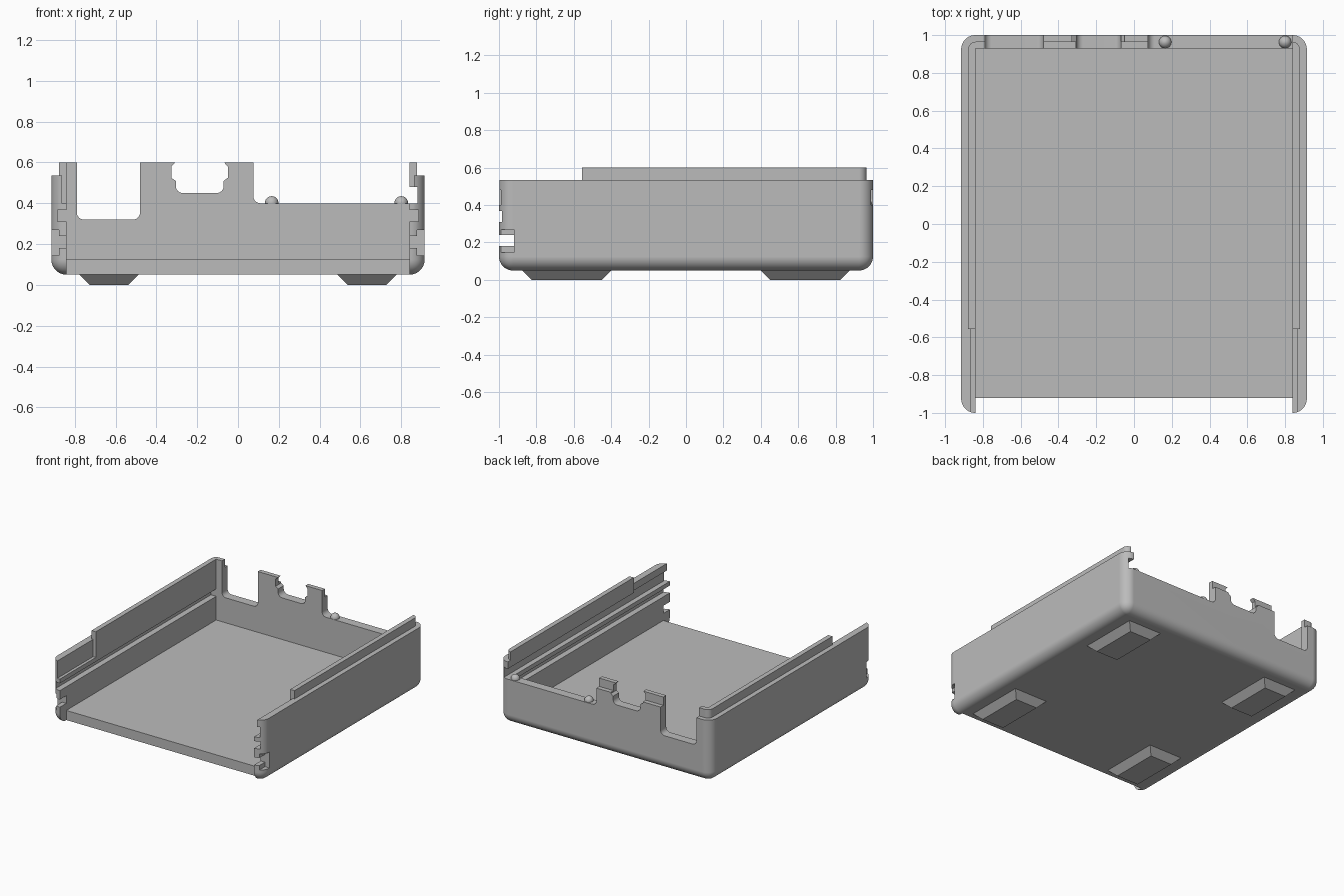
import bpy
import bmesh
from math import radians
from mathutils import Vector

cube = bpy.data.objects.get("Cube")
if cube:
    bpy.data.objects.remove(cube, do_unlink=True)

grey = bpy.data.materials.new("plain grey")
COLOUR = (0.5, 0.5, 0.5, 1)
grey.diffuse_color = COLOUR
grey.use_nodes = True
grey.node_tree.nodes["Principled BSDF"].inputs["Base Color"].default_value = COLOUR


def add_object(name, bm):
    bmesh.ops.recalc_face_normals(bm, faces=bm.faces[:])
    mesh = bpy.data.meshes.new(name)
    bm.to_mesh(mesh)
    bm.free()
    mesh.materials.append(grey)
    obj = bpy.data.objects.new(name, mesh)
    bpy.context.collection.objects.link(obj)
    return obj


def box_bmesh(x0, x1, y0, y1, z0, z1):
    bm = bmesh.new()
    bmesh.ops.create_cube(bm, size=1)
    for v in bm.verts:
        v.co = (x1 if v.co.x > 0 else x0, y1 if v.co.y > 0 else y0, z1 if v.co.z > 0 else z0)
    return bm


def box(*bounds):
    return add_object("cutter", box_bmesh(*bounds))


def rounded_box(name, bounds, radius, round_bottom=False):
    """Box with rounded upright edges and, if asked, a rounded bottom rim."""
    bm = box_bmesh(*bounds)
    middle = (bounds[4] + bounds[5]) / 2
    edges = []
    for e in bm.edges:
        a, b = (v.co.z for v in e.verts)
        if abs(a - b) > 1e-4 or (round_bottom and max(a, b) < middle):
            edges.append(e)
    bmesh.ops.bevel(bm, geom=edges, offset=radius, segments=10, profile=0.5, affect='EDGES')
    return add_object(name, bm)


def port(corners):
    """Cutter through the back wall; corners are (x, z, rounding)."""
    points = []
    for i, (x, z, r) in enumerate(corners):
        p = Vector((x, z))
        if r == 0:
            points.append(p)
            continue
        a = p + (Vector(corners[i - 1][:2]) - p).normalized() * r
        b = p + (Vector(corners[(i + 1) % len(corners)][:2]) - p).normalized() * r
        for k in range(7):
            t = k / 6
            # quarter arc tangent to both neighbouring edges
            c, s = (1 - t) ** 2, t ** 2
            w = 2 * t * (1 - t) * 0.7071
            points.append((a * c + p * w + b * s) / (c + w + s))
    bm = bmesh.new()
    face = bm.faces.new([bm.verts.new((q.x, 0.9, q.y)) for q in points])
    grown = bmesh.ops.extrude_face_region(bm, geom=[face])["geom"]
    bmesh.ops.translate(bm, vec=(0, 0.2, 0),
                        verts=[g for g in grown if isinstance(g, bmesh.types.BMVert)])
    return add_object("port_cutter", bm)


def carve(obj, cutters):
    for c in cutters:
        mod = obj.modifiers.new("cut", 'BOOLEAN')
        mod.operation = 'DIFFERENCE'
        mod.solver = 'EXACT'
        mod.object = c
    bpy.context.view_layer.update()
    graph = bpy.context.evaluated_depsgraph_get()
    mesh = bpy.data.meshes.new_from_object(obj.evaluated_get(graph))
    obj.modifiers.clear()
    obj.data = mesh


def smooth(obj):
    bpy.ops.object.select_all(action='DESELECT')
    obj.select_set(True)
    bpy.context.view_layer.objects.active = obj
    bpy.ops.object.shade_smooth_by_angle(angle=radians(30))
    mod = obj.modifiers.new("even_normals", 'WEIGHTED_NORMAL')
    mod.keep_sharp = True


INNER, BACK, FRONT = 0.84, 0.93, -0.92
FLOOR, RIM, LIP, LIP_FRONT = 0.125, 0.535, 0.6, -0.555

# Openings in the back wall
ports = [
    port([(-0.79, 0.32, 0.035), (-0.48, 0.32, 0.035), (-0.48, 0.8, 0), (-0.79, 0.8, 0)]),
    port([(-0.305, 0.45, 0.035), (-0.07, 0.45, 0.035), (-0.07, 0.51, 0), (-0.05, 0.525, 0),
          (-0.05, 0.58, 0), (-0.07, 0.602, 0), (-0.305, 0.602, 0), (-0.327, 0.58, 0),
          (-0.327, 0.525, 0), (-0.305, 0.51, 0)]),
    port([(0.075, 0.4, 0.035), (INNER, 0.4, 0), (INNER, 0.8, 0), (0.075, 0.8, 0)]),
]

# Tray: rounded shell, open at the top and front
tray = rounded_box("tray", (-0.915, 0.915, -1, 1, 0.05, RIM + 0.2), 0.075, True)
cutters = [
    box(-2, 2, -2, 2, RIM, 2),
    box(-INNER, INNER, FRONT - 0.05, BACK, FLOOR, 2),
    box(-INNER, INNER, -2, FRONT, -1, 2),
    # recessed upper wall ahead of the lip
    box(-0.863, 0.863, -2, LIP_FRONT, 0.4, 2),
    # board grooves on both walls
    box(-0.885, 0.885, -2, BACK, 0.31, 0.367),
    # second groove on the left wall, open at the back
    box(0.5, 0.88, -2, 2, 0.4, 0.48),
]
# Stepped catch slots in the front tips
for side in (-1, 1):
    for a, b, z0, z1 in ((0.8, 0.89, 0.18, 0.24), (0.877, 1, 0.145, 0.27)):
        x0, x1 = sorted((side * a, side * b))
        cutters.append(box(x0, x1, -2, FRONT, z0, z1))
carve(tray, cutters + ports)

# Thin lip standing on the inner half of the rim
lip = rounded_box("rim_lip", (-0.8775, 0.8775, -0.9, 0.965, RIM, LIP), 0.04)
lip_cutters = [
    box(-INNER, INNER, -2, BACK, 0, 2),
    box(-2, 2, -2, LIP_FRONT, 0, 2),
]
carve(lip, lip_cutters + ports)

for c in cutters + lip_cutters + ports:
    bpy.data.objects.remove(c, do_unlink=True)
smooth(tray)
smooth(lip)

# Round snap bumps on the low part of the back wall
for i, x in enumerate((0.165, 0.8)):
    bm = bmesh.new()
    bmesh.ops.create_uvsphere(bm, u_segments=24, v_segments=12, radius=0.033)
    bmesh.ops.translate(bm, verts=bm.verts[:], vec=(x, 0.963, 0.402))
    smooth(add_object(f"snap_bump_{i + 1}", bm))

# Tapered feet
for sx, side in ((-1, "right"), (1, "left")):
    for sy, end in ((-1, "front"), (1, "back")):
        bm = box_bmesh(-0.145, 0.145, -0.238, 0.238, 0, 0.05)
        for v in bm.verts:
            if v.co.z < 0.01:
                v.co.x -= 0.05 if v.co.x > 0 else -0.05
                v.co.y -= 0.05 if v.co.y > 0 else -0.05
        bmesh.ops.translate(bm, verts=bm.verts[:], vec=(sx * 0.632, sy * 0.638, 0))
        add_object(f"{end}_{side}_foot", bm)
